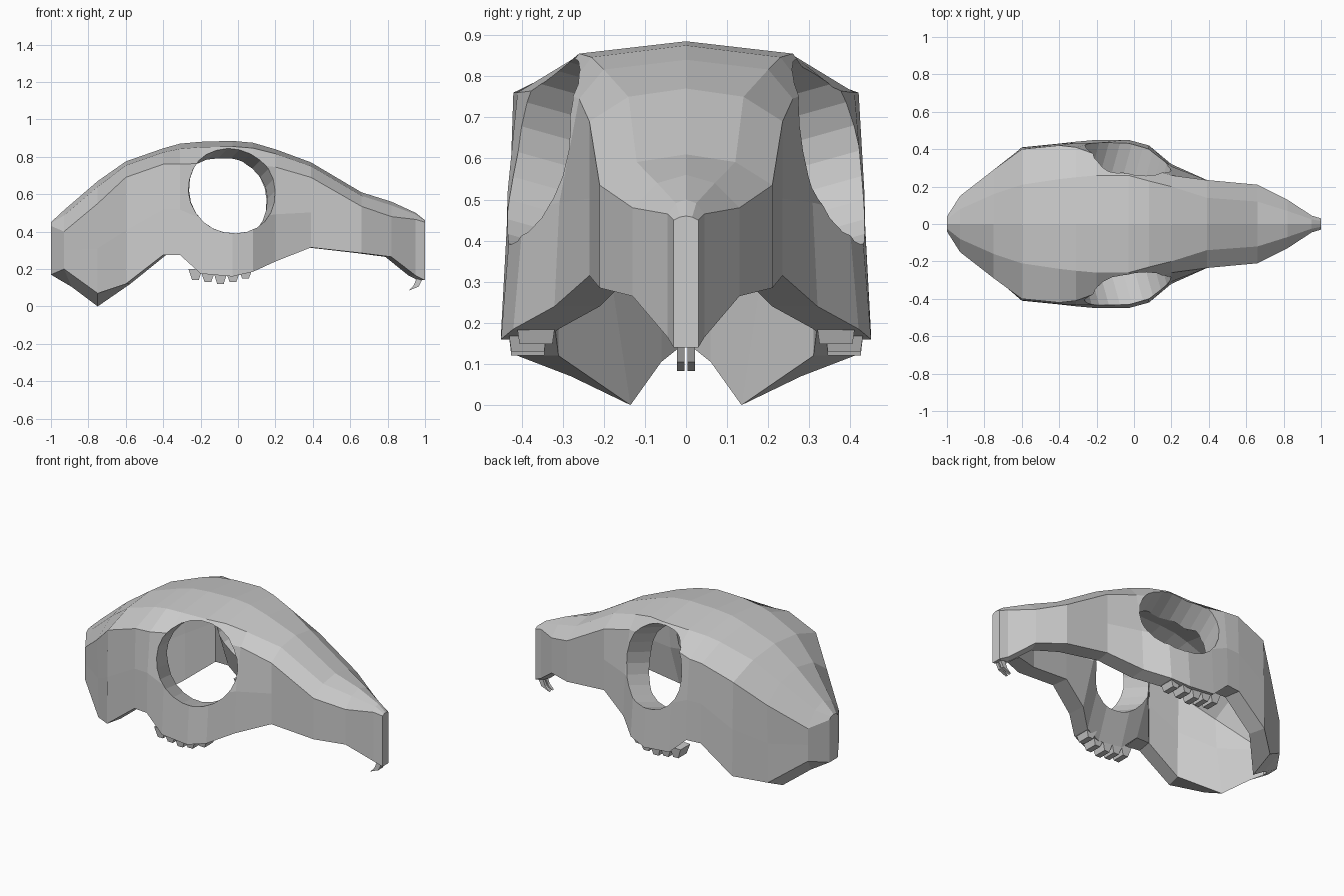
import bpy, bmesh
from mathutils import Vector

if "Cube" in bpy.data.objects:
    bpy.data.objects.remove(bpy.data.objects["Cube"])

def finish(name, bm):
    bmesh.ops.recalc_face_normals(bm, faces=bm.faces[:])
    me = bpy.data.meshes.new(name)
    bm.to_mesh(me)
    bm.free()
    ob = bpy.data.objects.new(name, me)
    bpy.context.collection.objects.link(ob)
    return ob

# Skull sections: x, top z, brow y, ridge y, ridge z, lower edge y, lower edge z
SECTIONS = [
    (-1.00, .45, .025, .04, .43, .04, .17),
    (-.93, .515, .08, .15, .40, .15, .20),
    (-.75, .67, .16, .29, .55, .28, .07),
    (-.60, .775, .21, .40, .69, .41, .12),
    (-.40, .845, .24, .42, .76, .43, .275),
    (-.31, .87, .25, .41, .76, .44, .275),
    (-.20, .88, .26, .37, .765, .45, .175),
    (-.03, .885, .26, .33, .765, .45, .16),
    (.08, .875, .23, .295, .76, .42, .185),
    (.20, .84, .20, .26, .745, .32, .24),
    (.39, .77, .14, .235, .69, .235, .315),
    (.66, .61, .12, .21, .535, .21, .285),
    (.82, .56, .07, .13, .48, .13, .265),
    (.95, .50, .025, .045, .465, .045, .165),
    (1.00, .46, .015, .03, .45, .03, .14),
]

def half_profile(s, inner):
    x, zt, y1, y2, z2, y4, z4 = s
    pts = [(0, zt), (y1, z2 + .75 * (zt - z2)), (y2, z2),
           (y2 + .8 * (y4 - y2), (z2 + z4) / 2), (y4, z4)]
    if inner:
        drop = (.07, .07, .05, 0, 0)
        socket = -.35 < x < .3       # thicker wall around the eyes
        inset = (.1, .14, .19, .2, .11) if socket else (.1,) * 5
        pts = [(y - min(t, .6 * y), z - d) for (y, z), d, t in zip(pts, drop, inset)]
        if x == -.75:
            pts[-1] = (.135, 0)      # low point under the ear
        elif x == -.93:
            x, pts[-1] = -.89, (.06, .105)
        elif x == -1:
            x, pts[-1] = -.95, (.016, .14)
        else:
            x *= .96
    return [Vector((x, y, z)) for y, z in pts]

# Hollow skull shell, open underneath
bm = bmesh.new()
def loft(inner):
    rows = []
    for s in SECTIONS:
        h = half_profile(s, inner)
        full = [Vector((p.x, -p.y, p.z)) for p in h[:0:-1]] + h
        rows.append([bm.verts.new(p) for p in full])
    for a, b in zip(rows, rows[1:]):
        for k in range(len(a) - 1):
            bm.faces.new((a[k], a[k + 1], b[k + 1], b[k]))
    bm.faces.new(rows[0])
    bm.faces.new(rows[-1])
    return rows

outer, inner = loft(False), loft(True)
for i in range(len(outer) - 1):
    for k in (0, -1):
        bm.faces.new((outer[i][k], outer[i + 1][k], inner[i + 1][k], inner[i][k]))
for i in (0, -1):
    bm.faces.new((outer[i][0], outer[i][-1], inner[i][-1], inner[i][0]))
bmesh.ops.triangulate(bm, faces=[f for f in bm.faces if len(f.verts) > 4])
skull = finish("skull", bm)

# Eye sockets cut through both walls
bpy.context.view_layer.objects.active = skull
for side in (1, -1):
    axis = Vector((.28, side, .28))
    bm = bmesh.new()
    bmesh.ops.create_cone(bm, cap_ends=True, segments=24, radius1=.24, radius2=.24, depth=.58)
    bmesh.ops.rotate(bm, verts=bm.verts, matrix=axis.to_track_quat('Z', 'Y').to_matrix())
    bmesh.ops.translate(bm, verts=bm.verts, vec=(-.03, .36 * side, .62))
    cutter = finish("eye_cutter", bm)
    cutter.hide_render = True
    mod = skull.modifiers.new("eye", 'BOOLEAN')
    mod.operation, mod.solver, mod.object = 'DIFFERENCE', 'EXACT', cutter
    bpy.ops.object.modifier_apply(modifier=mod.name)
    bpy.data.objects.remove(cutter)

# Cheek teeth: five tapered blocks each side
bm = bmesh.new()
for side in (1, -1):
    for i, low in enumerate((.14, .13, .12, .13, .148)):
        new = bmesh.ops.create_cube(bm, size=1)["verts"]
        for v in new:
            bottom = v.co.z < 0
            v.co = Vector((-.228 + .067 * i + v.co.x * (.035 if bottom else .075),
                           side * (.385 if i < 4 else .365) + v.co.y * (.08 if bottom else .095),
                           low if bottom else (.185 if i in (1, 2, 3) else .2)))
finish("cheek_teeth", bm)

# Front teeth: curved profile, extruded as a pair
PROFILE = [(.995, .22), (.988, .15), (.965, .105), (.91, .083),
           (.938, .11), (.953, .145), (.955, .22)]
bm = bmesh.new()
for side in (1, -1):
    a, b = [[bm.verts.new((x, side * y, z)) for x, z in PROFILE] for y in (.004, .022)]
    bm.faces.new(a)
    bm.faces.new(b)
    for k in range(len(a)):
        j = (k + 1) % len(a)
        bm.faces.new((a[k], a[j], b[j], b[k]))
finish("front_teeth", bm)
